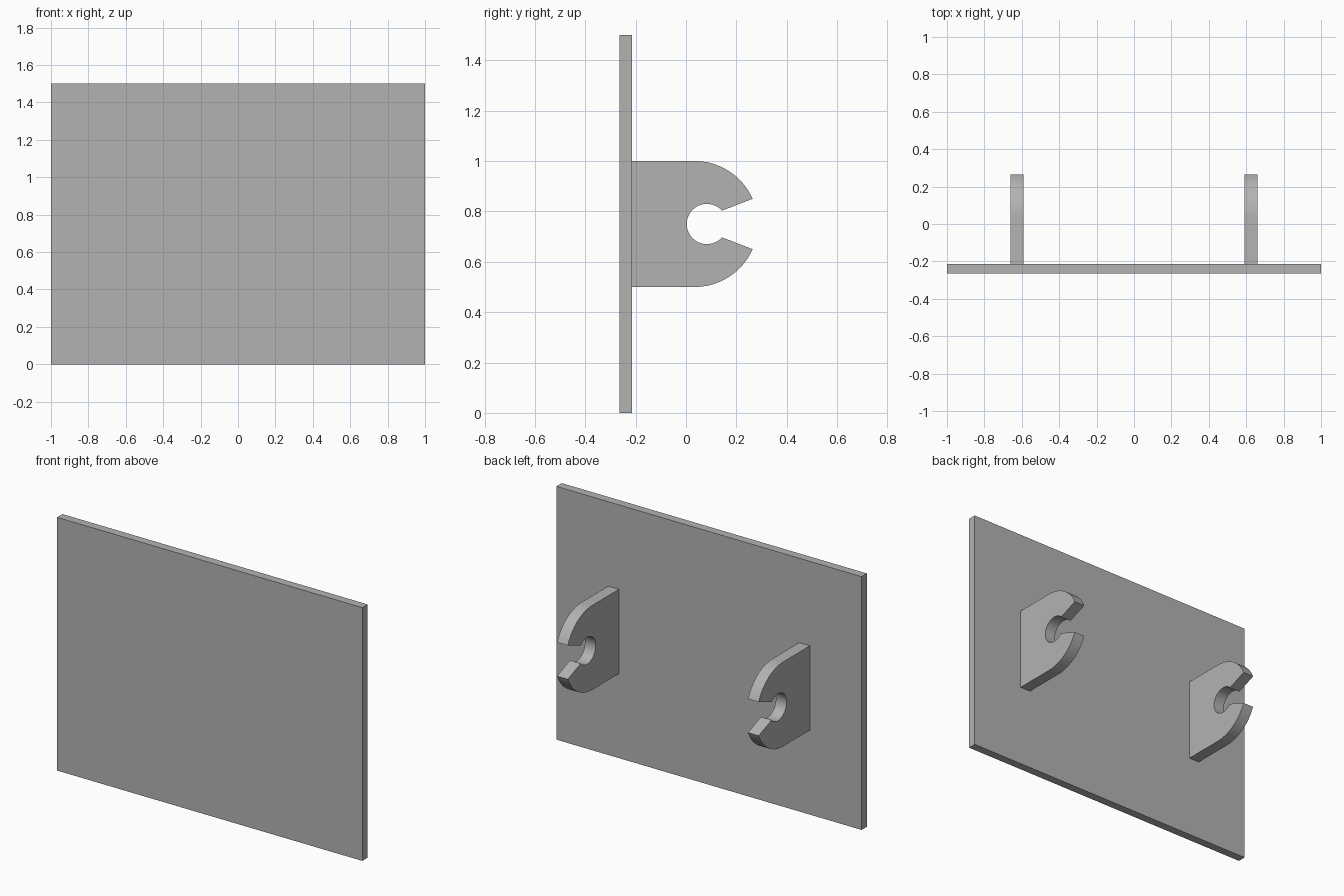
import bpy
import bmesh
from math import asin, atan2, cos, sin, pi, radians

default = bpy.data.objects.get("Cube")
if default:
    bpy.data.objects.remove(default, do_unlink=True)

grey = bpy.data.materials.new("plain grey")
grey.use_nodes = True
colour = (0.45, 0.45, 0.45, 1)
grey.diffuse_color = colour
grey.node_tree.nodes["Principled BSDF"].inputs["Base Color"].default_value = colour

PLATE_BACK = -0.215
MID_Z = 0.75


def extrude_profile(name, points, x0, x1):
    """Solid made from a (y, z) outline, extruded along x."""
    bm = bmesh.new()
    face = bm.faces.new([bm.verts.new((x0, y, z)) for y, z in points])
    result = bmesh.ops.extrude_face_region(bm, geom=[face])
    moved = [v for v in result["geom"] if isinstance(v, bmesh.types.BMVert)]
    bmesh.ops.translate(bm, verts=moved, vec=(x1 - x0, 0, 0))
    bmesh.ops.recalc_face_normals(bm, faces=bm.faces)
    mesh = bpy.data.meshes.new(name)
    bm.to_mesh(mesh)
    bm.free()
    mesh.materials.append(grey)
    obj = bpy.data.objects.new(name, mesh)
    bpy.context.collection.objects.link(obj)
    bpy.ops.object.select_all(action="DESELECT")
    obj.select_set(True)
    bpy.context.view_layer.objects.active = obj
    bpy.ops.object.shade_smooth_by_angle(angle=radians(30))
    return obj


def arc(cy, radius, start, end, steps):
    """Points of an arc centred at height MID_Z."""
    angles = [start + (end - start) * i / steps for i in range(steps + 1)]
    return [(cy + radius * cos(a), MID_Z + radius * sin(a)) for a in angles]


# Flat panel
front = -0.265
extrude_profile("panel", [(front, 0), (PLATE_BACK, 0), (PLATE_BACK, 1.5), (front, 1.5)], -1, 1)

# Hook outline: square root, rounded nose, flared slot and round seat
nose = asin(0.1 / 0.25)
throat = atan2(0.053, 0.06)
outline = [(PLATE_BACK, MID_Z - 0.25)]
outline += arc(0.035, 0.25, -pi / 2, -nose, 20)
outline += arc(0.083, 0.08, -throat, throat - 2 * pi, 40)
outline += arc(0.035, 0.25, nose, pi / 2, 20)
outline += [(PLATE_BACK, MID_Z + 0.25)]

# Pair of hooks
for name, centre in (("right_hook", -0.626), ("left_hook", 0.625)):
    extrude_profile(name, outline, centre - 0.035, centre + 0.035)
